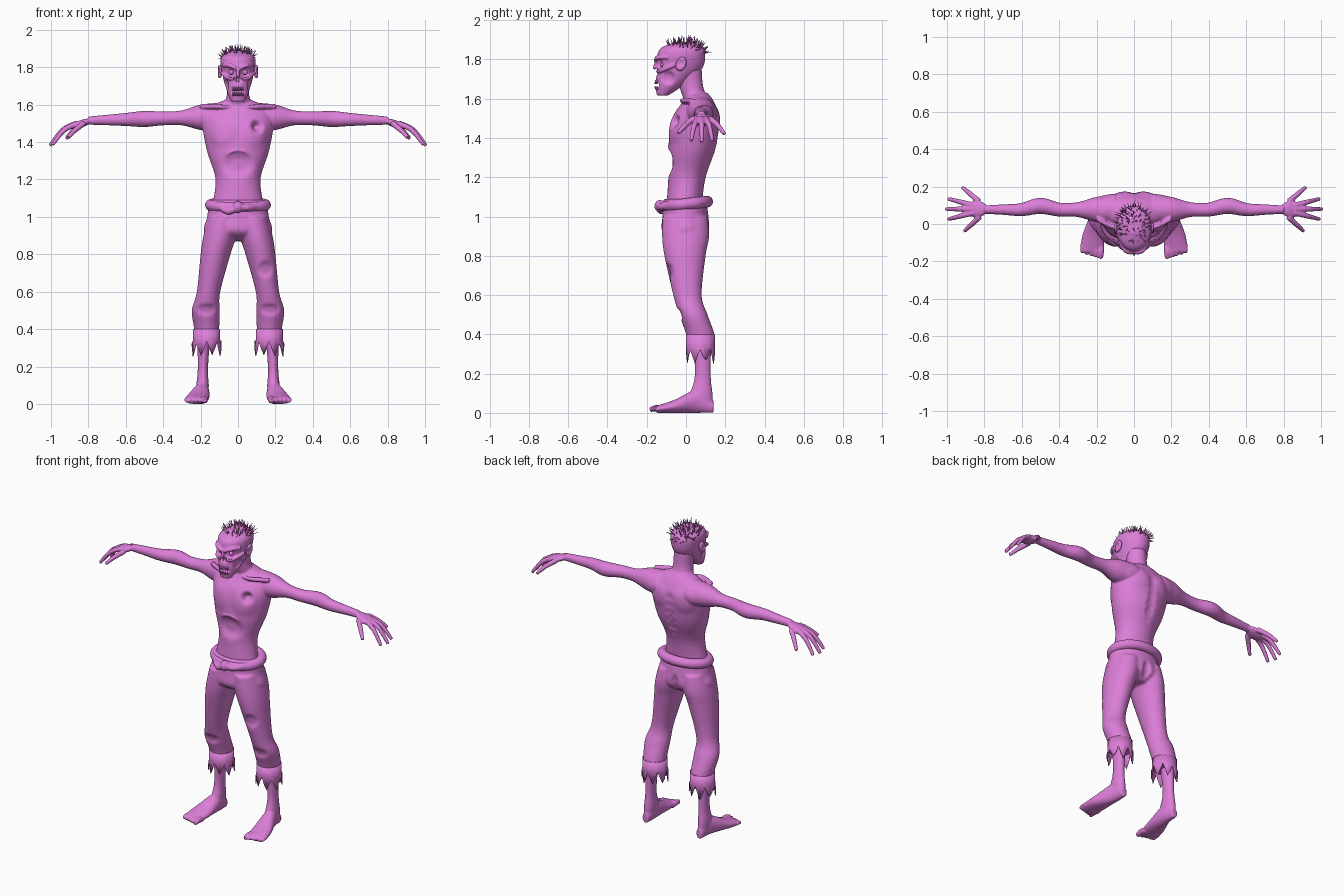
import bpy, bmesh, math, random
from mathutils import Vector, Matrix

random.seed(4)
cube = bpy.data.objects.get("Cube")
if cube:
    bpy.data.objects.remove(cube)

orchid = bpy.data.materials.new("orchid_pink")
orchid.use_nodes = True
orchid.diffuse_color = (0.72, 0.21, 0.69, 1)
orchid.node_tree.nodes["Principled BSDF"].inputs["Base Color"].default_value = orchid.diffuse_color


def spline(points, steps):
    """Catmull-Rom through tuples of any length."""
    pts = [Vector(p) for p in points]
    padded = [pts[0]] + pts + [pts[-1]]
    out = []
    for before, start, end, after in zip(padded, padded[1:], padded[2:], padded[3:]):
        for k in range(steps):
            t = k / steps
            tangent_in, tangent_out = (end - before) / 2, (after - start) / 2
            ease = t * t * (3 - 2 * t)
            out.append(start.lerp(end, ease) + tangent_in * (t * (1 - t) ** 2) - tangent_out * (t * t * (1 - t)))
    return out + [pts[-1]]


def bridge(bm, rows, cap=True, closed=False):
    pairs = list(zip(rows, rows[1:]))
    if closed:
        pairs.append((rows[-1], rows[0]))
    for lower, upper in pairs:
        for i in range(len(lower)):
            j = (i + 1) % len(lower)
            bm.faces.new((lower[i], lower[j], upper[j], upper[i]))
    if cap and not closed:
        bm.faces.new(rows[0][::-1])
        bm.faces.new(rows[-1])


def loft(bm, sections, axis="z", sides=32, steps=6, cap=True):
    """Oval sections: place on the axis, then low and high of the two other axes."""
    rows = []
    for t, a_low, a_high, b_low, b_high in spline(sections, steps):
        row = []
        for i in range(sides):
            angle = math.tau * i / sides
            a = (a_low + a_high) / 2 + (a_high - a_low) / 2 * math.cos(angle)
            b = (b_low + b_high) / 2 + (b_high - b_low) / 2 * math.sin(angle)
            row.append(bm.verts.new((a, b, t) if axis == "z" else (a, t, b)))
        rows.append(row)
    bridge(bm, rows, cap)
    return rows


def centred_loft(bm, sections):
    """Sections given as height, half width, front and back."""
    loft(bm, [(z, -half, half, front, back) for z, half, front, back in sections], sides=48)


def tube(bm, points, radii, sides=10, steps=3, closed=False):
    data = spline([(*p, r) for p, r in zip(points, radii)], steps)
    pts = [Vector(d[:3]) for d in data]
    span = pts[-1] - pts[0]
    upright = not closed and abs(span.z) > 0.8 * span.length
    ref = Vector((0, 1, 0)) if upright else Vector((0, 0, 1))
    if closed:
        pts.pop()
    last = len(pts) - 1
    rows = []
    for i, p in enumerate(pts):
        ahead = pts[(i + 1) % len(pts)] if closed else pts[min(i + 1, last)]
        behind = pts[i - 1] if closed else pts[max(i - 1, 0)]
        along = (ahead - behind).normalized()
        u = along.cross(ref).normalized()
        v = u.cross(along)
        angles = [math.tau * k / sides for k in range(sides)]
        rows.append([bm.verts.new(p + (u * math.cos(a) + v * math.sin(a)) * data[i][3]) for a in angles])
    bridge(bm, rows, True, closed)


def ball(bm, centre, size, tilt=0, axis="X"):
    place = Matrix.Translation(centre) @ Matrix.Rotation(tilt, 4, axis) @ Matrix.Diagonal((*size, 1))
    bmesh.ops.create_uvsphere(bm, u_segments=20, v_segments=12, radius=1, matrix=place)


def mirror(bm):
    copied = bmesh.ops.duplicate(bm, geom=bm.verts[:] + bm.edges[:] + bm.faces[:])["geom"]
    for item in copied:
        if isinstance(item, bmesh.types.BMVert):
            item.co.x *= -1


def finish(bm, name, voxel=0, smooth=3):
    """Make a smooth-shaded object, fused into one surface when a voxel size is given."""
    bmesh.ops.recalc_face_normals(bm, faces=bm.faces[:])
    ob = bpy.data.objects.new(name, bpy.data.meshes.new(name))
    bm.to_mesh(ob.data)
    bm.free()
    bpy.context.scene.collection.objects.link(ob)
    if voxel:
        fuse = ob.modifiers.new("fuse", "REMESH")
        fuse.mode, fuse.voxel_size = "VOXEL", voxel
        ob.modifiers.new("soften", "SMOOTH").iterations = smooth
        graph = bpy.context.evaluated_depsgraph_get()
        fused = bpy.data.meshes.new_from_object(ob.evaluated_get(graph))
        ob.modifiers.clear()
        ob.data = fused
    ob.data.materials.clear()
    ob.data.materials.append(orchid)
    ob.data.polygons.foreach_set("use_smooth", [True] * len(ob.data.polygons))
    return ob


def press(ob, at, size, depth, wide=1, both=True):
    """Push the surface in (or out, if depth is negative) around a point, on both sides of the body."""
    for side in ((1, -1) if both and at[0] else (1,)):
        moves = []
        for v in ob.data.vertices:
            offset = v.co - Vector((at[0] * side, at[1], at[2]))
            offset.x /= wide
            near = offset.length_squared / size ** 2
            if near < 4:
                moves.append((v, v.normal * (depth * math.exp(-near * near))))
        for v, move in moves:
            v.co -= move


# Arms: evenly spaced sections from shoulder to wrist, thicker at the elbow
bm = bmesh.new()
radii = (.075, .068, .04, .037, .043, .035, .028, .022)
arm = [(.1 + .1 * i, .077 + .02 * (i == 4), 1.535 - .02 * i / 7) for i in range(len(radii))]
tube(bm, arm, radii, 24, 6)

# Hands: a sloping palm with drooping digits fanned around the wrist
ball(bm, (.84, .08, 1.497), (.06, .045, .02), .35, "Y")
for fan in (-.75, -.25, 0, .25, .7):
    reach = .225 - .09 * fan ** 2
    digit = []
    for part, height in ((.35, 1.5), (.7, 1.465), (1, 1.38 + .08 * fan ** 2)):
        digit.append((.78 + part * reach * math.cos(fan), .08 + part * reach * math.sin(fan), height))
    tube(bm, digit, (.016, .014, .01))

# Collarbones and the arch of the ribs
tube(bm, ((.02, 0, 1.585), (.1, -.02, 1.59), (.2, .03, 1.59)), (.01, .012, .014))
tube(bm, ((0, -.083, 1.355), (.05, -.075, 1.335), (.1, -.02, 1.24)), (.012, .014, .01))
mirror(bm)

# Trunk and neck
centred_loft(bm, [(1.05, .14, -.1, .08), (1.2, .12, -.09, .1), (1.35, .165, -.09, .155),
                  (1.5, .19, -.07, .17), (1.58, .16, -.02, .145), (1.63, .06, 0, .11)])
centred_loft(bm, [(1.57, .09, 0, .13), (1.65, .06, -.03, .09), (1.75, .06, -.05, .08)])
torso = finish(bm, "bare_torso_and_arms", .0052)
press(torso, (.107, -.07, 1.487), .035, .04, both=False)
press(torso, (0, -.09, 1.28), .06, .022, wide=1.3)
press(torso, (.09, -.07, 1.45), .07, -.01)
press(torso, (.1, .16, 1.5), .07, -.01)
for k in range(6):
    press(torso, (0, .15, 1.25 + .05 * k), .03, .008)

# Gaunt head with brows, cheekbones and a nose bridge
bm = bmesh.new()
centred_loft(bm, [(1.617, .035, -.148, -.09), (1.67, .06, -.155, -.01), (1.75, .081, -.147, .08),
                  (1.82, .094, -.146, .098), (1.86, .084, -.125, .085), (1.89, .035, -.05, .03)])
for s in (1, -1):
    tube(bm, ((.01 * s, -.152, 1.793), (.045 * s, -.142, 1.81), (.08 * s, -.09, 1.81)), (.012, .013, .009))
    tube(bm, ((.02 * s, -.145, 1.74), (.055 * s, -.128, 1.745), (.088 * s, -.06, 1.77)), (.008, .013, .008))
tube(bm, ((0, -.146, 1.8), (0, -.163, 1.75)), (.01, .008))
head = finish(bm, "head", .004)
press(head, (.037, -.14, 1.773), .02, .026, wide=1.2)
press(head, (.01, -.15, 1.733), .014, .02, wide=.7)
press(head, (.07, -.09, 1.705), .03, .014)
press(head, (0, -.15, 1.67), .016, .028, wide=2.2)

# Eyes, ears and teeth
bm = bmesh.new()
ball(bm, (.037, -.117, 1.773), [.014] * 3)
mirror(bm)
finish(bm, "eyes")
bm = bmesh.new()
ball(bm, (.098, -.025, 1.777), (.014, .027, .038), -.35)
mirror(bm)
ears = finish(bm, "ears", .004)
press(ears, (.113, -.03, 1.78), .02, .01)
bm = bmesh.new()
for i in range(-3, 4):
    x, y = i * .0095, -.153 + .0012 * i * i
    for root, tip in ((1.694, 1.675), (1.648, 1.663)):
        tube(bm, ((x, y, root), (x, y - .006, tip)), (.005, .003), 6, 1)
finish(bm, "teeth")

# Sparse bristly hair on the crown
bm = bmesh.new()
crown = [p for p in head.data.polygons if p.center.z > 1.85 - p.center.y / 4 and p.center.y > -.11]
for p in random.sample(crown, min(120, len(crown))):
    lean = Vector([random.uniform(-.5, .5) for axis in range(3)])
    lean.z += .3
    tip = p.center + (p.normal + lean).normalized() * random.uniform(.022, .036)
    tube(bm, (p.center - p.normal * .004, tip), (.0032, .0008), 4, 1)
finish(bm, "hair_bristles")

# Trousers: legs and hips fused together
bm = bmesh.new()
loft(bm, [(1, 0, .16, -.12, .11), (.9, .01, .185, -.122, .118), (.8, .04, .2, -.11, .1), (.6, .095, .22, -.065, .08),
          (.5, .098, .247, -.035, .11), (.4, .1, .235, 0, .145), (.34, .1, .235, .005, .143)])
mirror(bm)
centred_loft(bm, [(1.09, .155, -.115, .1), (1, .165, -.12, .115), (.92, .18, -.12, .118), (.87, .09, -.05, .07)])
trousers = finish(bm, "trousers", .007, 5)
press(trousers, (.15, -.09, .72), .04, .012, both=False)
press(trousers, (.17, -.04, .5), .03, .01, wide=2)
press(trousers, (0, .12, .93), .05, .015, wide=.5)

# Torn trouser cuffs with a jagged hem
bm = bmesh.new()
rows = loft(bm, [(z, .095, .24, 0, .148) for z in (.4, .34, .25)], steps=1, cap=False)
for i, v in enumerate(rows[-1]):
    v.co.z += .035 * abs(2 - i % 4) + random.uniform(0, .02)
    v.co.x += .008 * math.cos(math.tau * i / len(rows[-1]))
mirror(bm)
cuffs = finish(bm, "torn_cuffs")
cuffs.modifiers.new("cloth", "SOLIDIFY").thickness = .004

# Rolled waistband and its knot
bm = bmesh.new()
turns = [math.tau * k / 16 for k in range(17)]
loop = [(.147 * math.cos(a), .004 + .104 * math.sin(a), 1.064 + .012 * math.sin(a)) for a in turns]
tube(bm, loop, [.03] * len(loop), 14, 3, True)
ball(bm, (0, -.133, 1.053), (.028, .028, .032))
for s in (1, -1):
    tube(bm, ((0, -.135, 1.055), (.05 * s, -.126, 1.04 + .01 * s), (.1 * s, -.09, 1.055)), (.016, .02, .014))
finish(bm, "rolled_waistband", .005)

# Shins, feet and toes
bm = bmesh.new()
loft(bm, [(.45, .14, .22, .03, .13), (.2, .16, .215, .045, .126), (.1, .156, .223, .02, .135), (.04, .16, .22, .01, .138)])
loft(bm, [(.14, .17, .21, 0, .06), (.06, .154, .23, 0, .118), (-.06, .154, .276, 0, .066), (-.15, .168, .288, 0, .036)], "y")
for i in range(5):
    x, thick = .178 + .025 * i, .018 - .002 * i
    tube(bm, ((x, -.11, .02), (x, -.15 + .005 * i, .024), (x, -.184 + .007 * i, .016)), (thick, thick, thick * .7))
mirror(bm)
finish(bm, "shins_and_feet", .0055)
